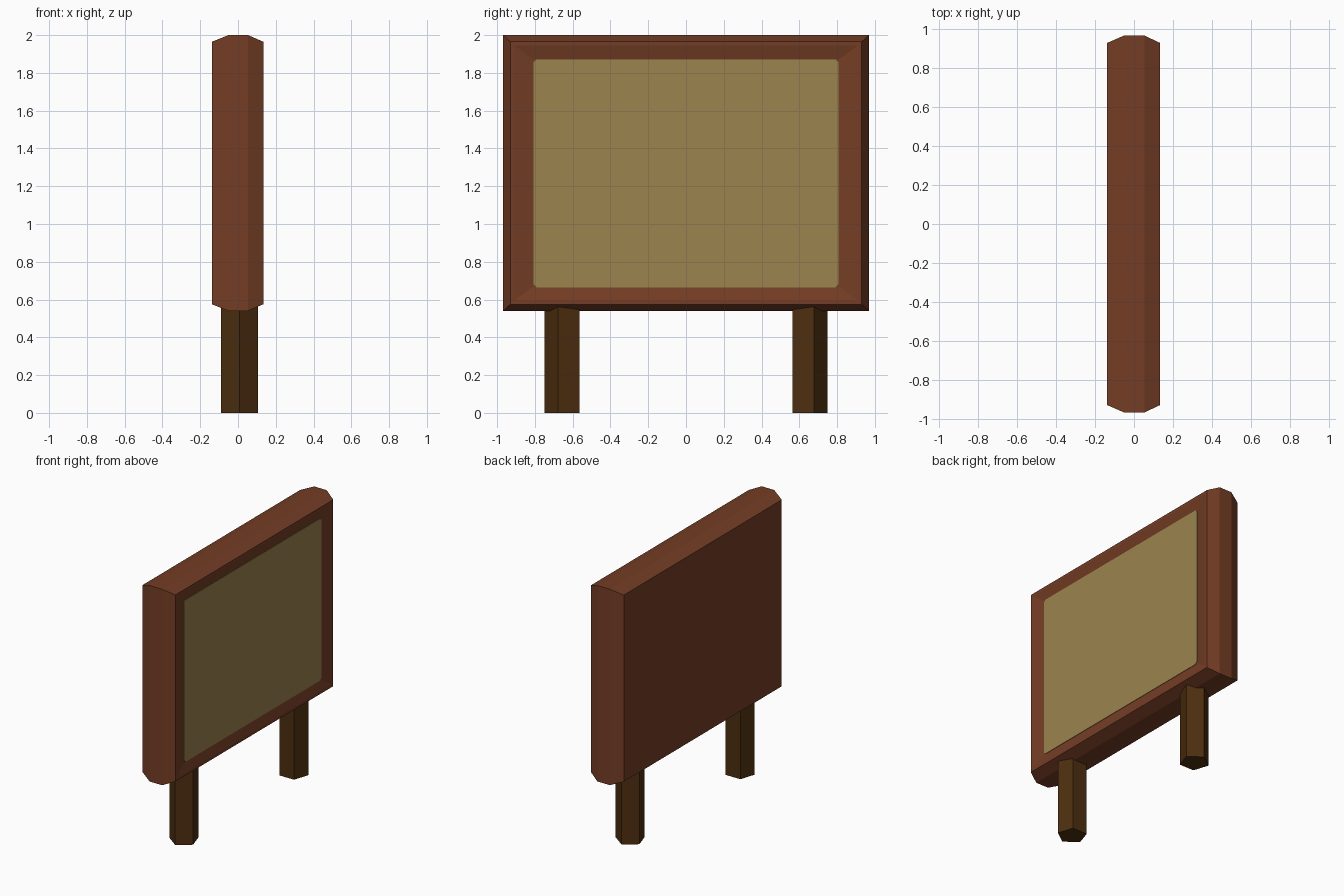
import bpy, bmesh, math

if "Cube" in bpy.data.objects:
    bpy.data.objects.remove(bpy.data.objects["Cube"])

def material(name, rgb):
    m = bpy.data.materials.new(name)
    m.diffuse_color = (*rgb, 1.0)
    m.use_nodes = True
    m.node_tree.nodes["Principled BSDF"].inputs["Base Color"].default_value = m.diffuse_color
    return m

RED_BROWN = material("red brown wood", (0.175, 0.047, 0.0185))
DARK_BROWN = material("dark brown wood", (0.075, 0.028, 0.005))
TAN = material("tan panel", (0.33, 0.23, 0.075))

def loft(name, rings, mat):
    """Skin closed rings of equal point count and cap both ends."""
    bm = bmesh.new()
    loops = [[bm.verts.new(p) for p in ring] for ring in rings]
    n = len(loops[0])
    for a, b in zip(loops, loops[1:]):
        for i in range(n):
            j = (i + 1) % n
            bm.faces.new((a[i], a[j], b[j], b[i]))
    bm.faces.new(loops[0])
    bm.faces.new(loops[-1])
    bmesh.ops.recalc_face_normals(bm, faces=bm.faces)
    me = bpy.data.meshes.new(name)
    bm.to_mesh(me)
    bm.free()
    me.materials.append(mat)
    ob = bpy.data.objects.new(name, me)
    bpy.context.collection.objects.link(ob)
    return ob

def rect(x, hy, hz, cz=1.27):
    return [(x, -hy, cz - hz), (x, hy, cz - hz), (x, hy, cz + hz), (x, -hy, cz + hz)]

# Bevelled board with a shallow sloping recess on the +x face
loft("board_frame", [
    rect(-0.138, 0.93, 0.695),
    rect(-0.05, 0.968, 0.73),
    rect(0.053, 0.968, 0.73),
    rect(0.134, 0.93, 0.695),
    rect(0.134, 0.91, 0.675),
    rect(0.117, 0.81, 0.603),
], RED_BROWN)

# Tan panel with clipped corners
def clipped(x, hy=0.808, z0=0.665, z1=1.872, c=0.016):
    return [(x, -hy + c, z0), (x, hy - c, z0), (x, hy, z0 + c), (x, hy, z1 - c),
            (x, hy - c, z1), (x, -hy + c, z1), (x, -hy, z1 - c), (x, -hy, z0 + c)]

loft("notice_panel", [clipped(0.115), clipped(0.121)], TAN)

# Five-sided legs, each with one corner pointing outwards
def pentagon(side, z, r=0.103):
    return [(0.007 + r * math.sin(a), side * (0.647 + r * math.cos(a)), z)
            for a in (math.tau * i / 5 for i in range(5))]

for side, label in ((-1, "front"), (1, "back")):
    loft(label + "_leg", [pentagon(side, 0.0), pentagon(side, 0.62)], DARK_BROWN)
